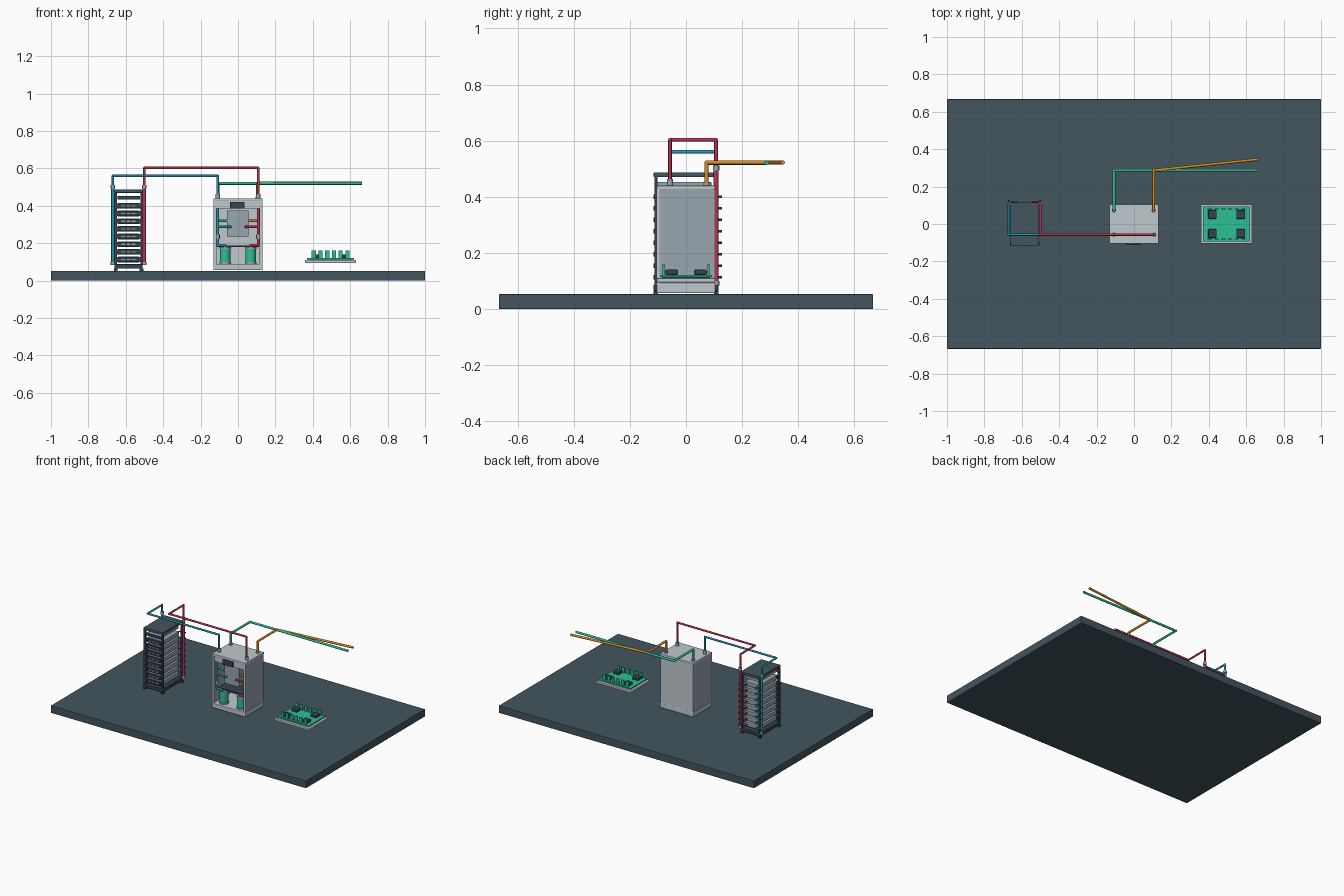
import bpy, bmesh
from mathutils import Vector, Matrix

if "Cube" in bpy.data.objects:
    bpy.data.objects.remove(bpy.data.objects["Cube"])


def material(name, hexcode):
    def lin(c):
        return c / 12.92 if c <= 0.04045 else ((c + 0.055) / 1.055) ** 2.4
    m = bpy.data.materials.new(name)
    rgb = [lin(int(hexcode[i:i + 2], 16) / 255) for i in (0, 2, 4)]
    m.diffuse_color = (*rgb, 1)
    m.use_nodes = True
    m.node_tree.nodes["Principled BSDF"].inputs["Base Color"].default_value = m.diffuse_color
    return m


SLATE = material("slate", "43555f")
DARK = material("dark_metal", "36424d")
LIGHT = material("light_grey", "c0c9ce")
GREY = material("panel_grey", "98a6b0")
RED = material("red", "bd3352")
CYAN = material("teal_blue", "2595ad")
GREEN = material("green", "2cbf95")
ORANGE = material("orange", "d98c22")


def add(name, bm, mat):
    me = bpy.data.meshes.new(name)
    bm.normal_update()
    bm.to_mesh(me)
    bm.free()
    me.materials.append(mat)
    ob = bpy.data.objects.new(name, me)
    bpy.context.collection.objects.link(ob)
    return ob


def box(name, x, y, z, mat, bevel=0):
    """Box from three (low, high) ranges."""
    bm = bmesh.new()
    size = [r[1] - r[0] for r in (x, y, z)]
    mid = Vector([(r[0] + r[1]) / 2 for r in (x, y, z)])
    bmesh.ops.create_cube(bm, size=1, matrix=Matrix.Translation(mid) @ Matrix.Diagonal((*size, 1)))
    if bevel:
        bmesh.ops.bevel(bm, geom=bm.edges[:], offset=bevel, segments=2, affect='EDGES', profile=0.5)
    return add(name, bm, mat)


def pipe(name, pts, r, mat, sides=12):
    """Round pipe through points, with ball elbows at the bends."""
    bm = bmesh.new()
    pts = [Vector(p) for p in pts]
    for a, b in zip(pts, pts[1:]):
        d = b - a
        mtx = Matrix.Translation((a + b) / 2) @ d.to_track_quat('Z', 'Y').to_matrix().to_4x4()
        bmesh.ops.create_cone(bm, cap_ends=True, segments=sides, radius1=r, radius2=r, depth=d.length, matrix=mtx)
    for p in pts[1:-1]:
        bmesh.ops.create_uvsphere(bm, u_segments=sides, v_segments=8, radius=r, matrix=Matrix.Translation(p))
    for f in bm.faces:
        f.smooth = len(f.verts) <= 4
    for e in bm.edges:
        if any(len(f.verts) > 4 for f in e.link_faces):
            e.smooth = False
    return add(name, bm, mat)


# Floor slab
box("floor_slab", (-1, 1), (-0.667, 0.667), (0, 0.053), SLATE, 0.003)

# Equipment rack: plates, posts and feet
RX = -0.585
box("rack_base", (RX - .075, RX + .075), (-.115, .115), (.065, .088), DARK, .002)
box("rack_top", (RX - .075, RX + .075), (-.115, .115), (.47, .487), SLATE, .002)
for sx in (-1, 1):
    for sy in (-1, 1):
        px, py = RX + sx * .069, sy * .107
        box("rack_post", (px - .006, px + .006), (py - .006, py + .006), (.088, .47), DARK)
        box("rack_foot", (px - .01, px + .01), (py - .008, py + .008), (.053, .065), DARK)

# Stacked units with their bezels, handles, vents and coolant branches
for i in range(8):
    z = .113 + i * .041
    box("unit_body", (RX - .058, RX + .058), (-.095, .092), (z - .015, z + .015), GREY, .003)
    box("unit_bezel", (RX - .066, RX + .066), (-.108, -.094), (z - .013, z + .013), DARK, .002)
    for sx in (-1, 1):
        hx = RX + sx * .055
        box("unit_handle", (hx - .004, hx + .004), (-.116, -.107), (z - .008, z + .008), DARK)
    for k in range(3):
        vx = RX - .028 + k * .028
        box("unit_vent", (vx - .009, vx + .009), (-.11, -.107), (z - .003, z + .003), GREY)
    for sx, mat in ((-1, CYAN), (1, RED)):
        x0 = RX + sx * .084
        x1 = RX + sx * .04
        pipe("branch_pipe", [(x0, .107, z), (x0, .119, z), (x1, .119, z), (x1, .09, z)], .004, mat, 8)
        pipe("branch_coupling", [(x0, .11, z), (x0, .129, z)], .0045, DARK, 8)
box("rack_switch", (RX - .055, RX + .055), (-.105, .09), (.435, .453), GREY, .002)
box("switch_front", (RX - .06, RX + .06), (-.11, -.104), (.433, .452), DARK)

# Supply and return lines between rack and cabinet
for name, x0, x1, z, mat in (("supply", -.669, -.108, .56, CYAN), ("return", -.501, .108, .603, RED)):
    pipe(name + "_manifold", [(x0, .107, .09), (x0, .107, .5)], .009, mat)
    pipe(name + "_line", [(x0, .107, .49), (x0, .107, z), (x0, -.057, z),
                          (x1, -.057, z), (x1, -.057, .43)], .0065, mat)
    pipe(name + "_fitting", [(x0, .107, .493), (x0, .107, .512)], .0115, GREY)
    pipe(name + "_end_cap", [(x0, .107, .083), (x0, .107, .1)], .0115, GREY)
    pipe(name + "_inlet", [(x1, -.057, .437), (x1, -.057, .463)], .0115, GREY)

# Outgoing facility lines
pipe("facility_line_green", [(-.107, .073, .43), (-.107, .073, .52), (-.107, .287, .52),
                             (.662, .287, .52)], .0075, GREEN)
pipe("facility_line_orange", [(.105, .073, .43), (.105, .073, .522), (.105, .287, .522),
                              (.662, .345, .522)], .0075, ORANGE)
for x in (-.107, .105):
    pipe("facility_fitting", [(x, .073, .437), (x, .073, .45)], .0115, GREY)

# Cooling cabinet: open-fronted shell
box("cabinet_floor", (-.131, .131), (-.105, .105), (.057, .09), LIGHT, .003)
box("cabinet_roof", (-.131, .131), (-.105, .105), (.425, .44), LIGHT, .003)
box("cabinet_back", (-.128, .128), (.093, .104), (.085, .428), LIGHT)
for sx in (-1, 1):
    x = sorted((sx * .119, sx * .129))
    box("cabinet_side", x, (-.1, .1), (.085, .43), GREY)
    x = sorted((sx * .116, sx * .131))
    box("cabinet_front_post", x, (-.105, -.095), (.085, .43), LIGHT)
box("cabinet_header", (-.118, .118), (-.098, -.09), (.385, .428), LIGHT)
box("cabinet_display", (-.044, .036), (-.113, -.097), (.386, .421), DARK, .003)

# Cabinet interior: heat exchanger, pumps and piping
box("heat_exchanger", (-.06, .056), (-.07, .05), (.235, .376), GREY, .003)
box("pump_shelf", (-.112, .112), (-.06, .06), (.18, .188), DARK)
for sx, mat in ((-1, CYAN), (1, RED)):
    x = sx * .108
    pipe("riser_pipe", [(x, -.08, .42), (x, -.08, .19), (sx * .068, -.08, .19), (sx * .068, -.08, .15)], .007, mat)
    pipe("exchanger_pipe", [(x, -.08, .288), (sx * .04, -.08, .288), (sx * .04, -.06, .288)], .006, mat)
    pipe("cross_pipe", [(x, -.06, .32), (sx * .05, -.06, .32)], .006, GREEN if sx < 0 else ORANGE)
    pipe("pump", [(sx * .068, -.06, .1), (sx * .068, -.06, .17)], .028, GREEN, 20)
    pipe("pump_cap", [(sx * .068, -.06, .17), (sx * .068, -.06, .18)], .031, GREY, 20)
    pipe("pump_base", [(sx * .068, -.06, .088), (sx * .068, -.06, .1)], .031, GREY, 20)
    for z in (.235, .4):
        pipe("riser_valve", [(x, -.08, z - .011), (x, -.08, z + .011)], .0105, GREY)

# Circuit board on a tray
BX = .495
box("board_tray", (BX - .137, BX + .137), (-.104, .104), (.095, .11), LIGHT, .002)
box("board_spacer", (BX - .118, BX + .118), (-.086, .086), (.11, .115), DARK)
box("circuit_board", (BX - .125, BX + .125), (-.093, .093), (.114, .122), GREEN)
for sx in (-1, 1):
    for sy in (-1, 1):
        cx, cy = BX + sx * .076, sy * .051
        box("chip", (cx - .023, cx + .023), (cy - .023, cy + .023), (.122, .14), DARK, .004)
for i in range(6):
    x = BX - .09 + i * .036
    for y in (-.08, .08):
        box("board_fin", (x - .011, x + .011), (y - .003, y + .003), (.122, .16), GREEN)
